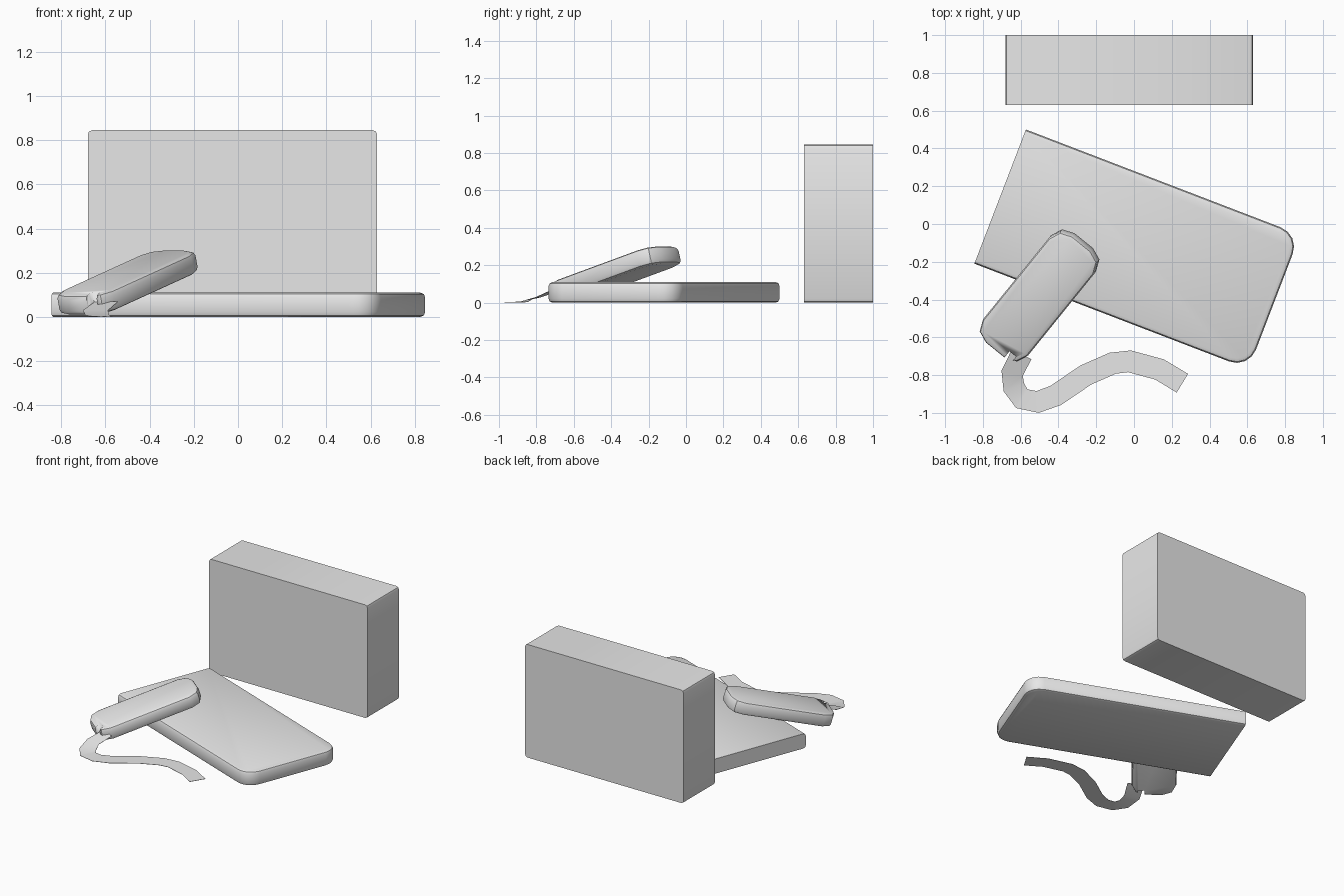
import bpy, bmesh, math
from mathutils import Matrix, Vector

if "Cube" in bpy.data.objects:
    bpy.data.objects.remove(bpy.data.objects["Cube"])

grey = bpy.data.materials.new("plain grey")
grey.diffuse_color = (0.8, 0.8, 0.8, 1)
grey.use_nodes = True
grey.node_tree.nodes["Principled BSDF"].inputs["Base Color"].default_value = grey.diffuse_color


def finish(name, bm, angle=35):
    bmesh.ops.recalc_face_normals(bm, faces=bm.faces)
    me = bpy.data.meshes.new(name)
    bm.to_mesh(me)
    bm.free()
    me.materials.append(grey)
    for p in me.polygons:
        p.use_smooth = True
    me.set_sharp_from_angle(angle=math.radians(angle))
    ob = bpy.data.objects.new(name, me)
    bpy.context.collection.objects.link(ob)
    return ob


def outline(x0, x1, y0, y1, radii, seg):
    """Rectangle outline, one radius per corner, counter-clockwise from lower left."""
    pts = []
    corners = [(x0, y0, 1, 1), (x1, y0, -1, 1), (x1, y1, -1, -1), (x0, y1, 1, -1)]
    for i, (x, y, sx, sy) in enumerate(corners):
        r = radii[i]
        if r == 0:
            pts.append((x, y))
            continue
        for k in range(seg + 1):
            a = math.pi + (i + k / seg) * math.pi / 2
            pts.append((x + sx * r + r * math.cos(a), y + sy * r + r * math.sin(a)))
    return pts


def slab(pts, z0, z1, bevel, seg, skip=lambda e: False):
    """Extruded outline with rounded rims."""
    bm = bmesh.new()
    bot = bm.faces.new([bm.verts.new((x, y, z0)) for x, y in pts])
    ext = bmesh.ops.extrude_face_region(bm, geom=[bot], use_keep_orig=True)
    for v in ext["geom"]:
        if isinstance(v, bmesh.types.BMVert):
            v.co.z = z1
    bmesh.ops.recalc_face_normals(bm, faces=bm.faces)
    rims = [e for e in bm.edges
            if abs(e.verts[0].co.z - e.verts[1].co.z) < 1e-6 and not skip(e)]
    bmesh.ops.bevel(bm, geom=rims, offset=bevel, segments=seg, profile=0.5,
                    affect='EDGES', clamp_overlap=True)
    return bm


# upright box with slightly eased edges running front to back
bm = bmesh.new()
bmesh.ops.create_cube(bm, size=1, matrix=Matrix.Translation((-0.025, 0.815, 0.4225))
                      @ Matrix.Diagonal((1.31, 0.37, 0.845, 1)))
long_edges = [e for e in bm.edges if abs(e.verts[0].co.y - e.verts[1].co.y) > 0.1]
bmesh.ops.bevel(bm, geom=long_edges, offset=0.02, segments=2, profile=0.5, affect='EDGES')
finish("upright_box", bm)

# flat base unit: square left end, rounded right end
bm = slab(outline(0, 1.555, 0, 0.761, (0, 0.11, 0.11, 0), 4), 0, 0.11, 0.022, 2,
          lambda e: all(v.co.x < 1e-5 for v in e.verts))
bm.transform(Matrix.Translation((-0.845, -0.21, 0)) @ Matrix.Rotation(math.radians(-21), 4, 'Z'))
finish("base_unit", bm, 40)

# hand piece leaning on the base unit
pose = (Matrix.Translation((-0.50, -0.378, 0.155))
        @ Matrix.Rotation(math.radians(51), 4, 'Z')
        @ Matrix.Rotation(math.radians(-16), 4, 'Y'))
bm = slab(outline(-0.38, 0.38, -0.153, 0.153, (0.09,) * 4, 2), -0.048, 0.048, 0.022, 2)
bm.transform(pose)
hand = finish("hand_piece", bm)

# notch where the strap enters the hand piece
bm = bmesh.new()
bmesh.ops.create_cube(bm, size=1, matrix=pose @ Matrix.Translation((-0.365, -0.085, 0))
                      @ Matrix.Diagonal((0.07, 0.045, 0.3, 1)))
cutter = finish("notch_cutter", bm)
cutter.hide_render = True
cutter.hide_viewport = True
cut = hand.modifiers.new("notch", 'BOOLEAN')
cut.object = cutter
cut.operation = 'DIFFERENCE'
cut.solver = 'EXACT'
bpy.context.view_layer.update()
cut_mesh = bpy.data.meshes.new_from_object(
    hand.evaluated_get(bpy.context.evaluated_depsgraph_get()))
hand.modifiers.clear()
hand.data = cut_mesh
bpy.data.objects.remove(cutter)

# wrist strap: a thin ribbon that drops to the ground and curls away
path = [(-0.595, -0.69, 0.07), (-0.645, -0.79, 0.03), (-0.636, -0.865, 0.006),
        (-0.594, -0.925, 0.002), (-0.51, -0.942, 0.002), (-0.415, -0.908, 0.002),
        (-0.256, -0.80, 0.002), (-0.113, -0.737, 0.002), (-0.024, -0.727, 0.002),
        (0.135, -0.77, 0.002), (0.256, -0.843, 0.002)]
path = [Vector(p) for p in path]
bm = bmesh.new()
rows = []
for i, p in enumerate(path):
    t = path[min(i + 1, len(path) - 1)] - path[max(i - 1, 0)]
    side = Vector((-t.y, t.x, 0)).normalized() * 0.058
    rows.append([bm.verts.new(p + side), bm.verts.new(p - side)])
for a, b in zip(rows, rows[1:]):
    bm.faces.new((a[0], a[1], b[1], b[0]))
ext = bmesh.ops.extrude_face_region(bm, geom=bm.faces[:], use_keep_orig=True)
for v in ext["geom"]:
    if isinstance(v, bmesh.types.BMVert):
        v.co.z -= 0.002
finish("wrist_strap", bm)
